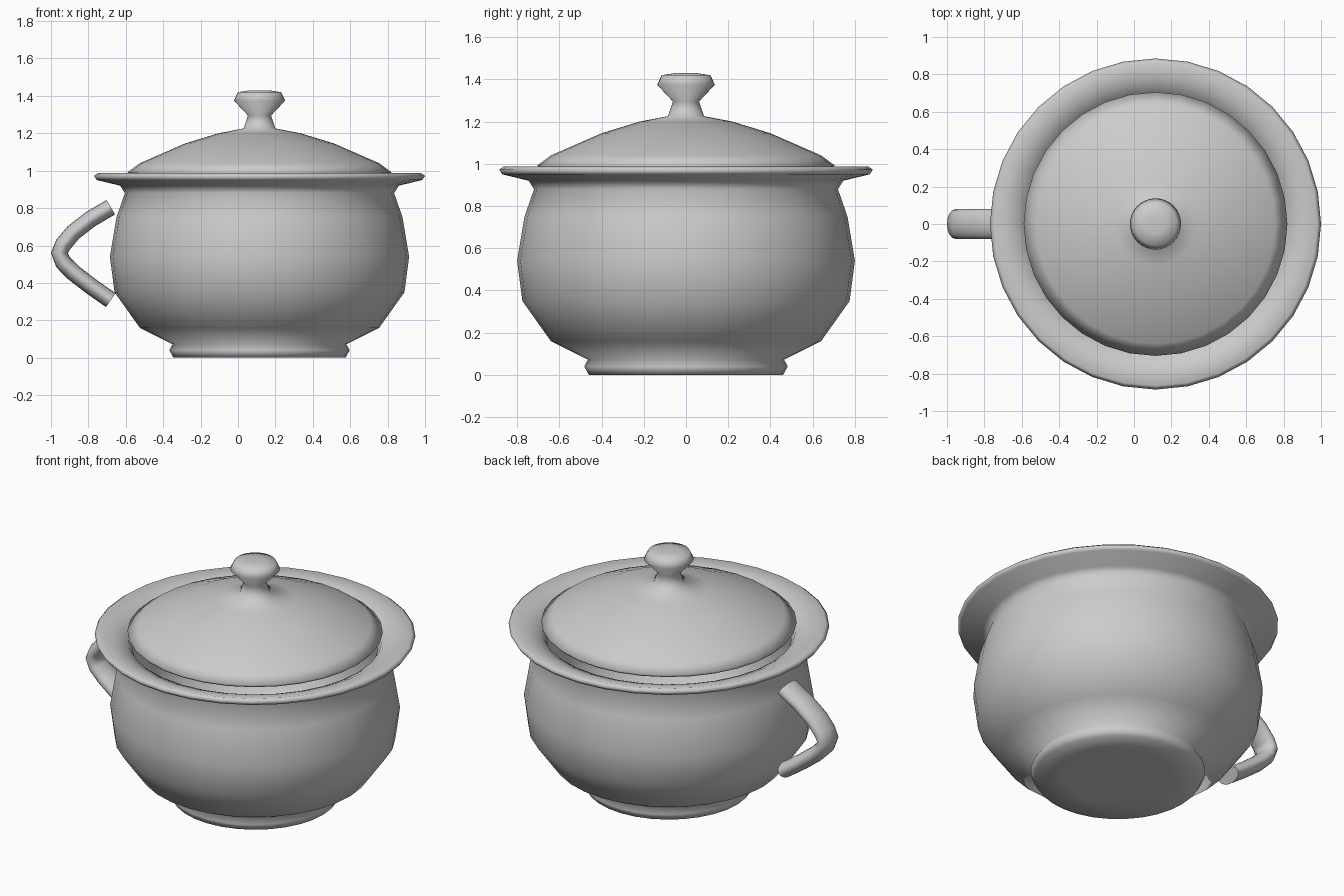
import bpy, bmesh, math
from mathutils import Vector

if "Cube" in bpy.data.objects:
    bpy.data.objects.remove(bpy.data.objects["Cube"])

CX = 0.115   # axis of the pot
SEG = 32

grey = bpy.data.materials.new("light_grey")
grey.diffuse_color = (0.6, 0.6, 0.6, 1)
grey.use_nodes = True
grey.node_tree.nodes["Principled BSDF"].inputs["Base Color"].default_value = grey.diffuse_color


def finish(name, bm, angle):
    bmesh.ops.recalc_face_normals(bm, faces=bm.faces)
    me = bpy.data.meshes.new(name)
    bm.to_mesh(me)
    bm.free()
    me.materials.append(grey)
    ob = bpy.data.objects.new(name, me)
    bpy.context.collection.objects.link(ob)
    bpy.ops.object.select_all(action='DESELECT')
    ob.select_set(True)
    bpy.context.view_layer.objects.active = ob
    bpy.ops.object.shade_smooth_by_angle(angle=math.radians(angle))
    return ob


def skin(bm, rings, closed=False):
    n = len(rings[0])
    pairs = list(zip(rings, rings[1:]))
    for a, b in pairs:
        for i in range(n):
            j = (i + 1) % n
            bm.faces.new((a[i], a[j], b[j], b[i]))


def lathe(name, profile, angle=100):
    """Revolve (radius, z) points around the pot axis, closing both ends."""
    bm = bmesh.new()
    rings = []
    for r, z in profile:
        rings.append([bm.verts.new((CX + r * math.cos(2 * math.pi * i / SEG),
                                    r * math.sin(2 * math.pi * i / SEG), z))
                      for i in range(SEG)])
    skin(bm, rings)
    bm.faces.new(rings[0])
    bm.faces.new(rings[-1])
    return finish(name, bm, angle)


# Pot: foot, belly, flared rim, then down the hollow inside
lathe("pot", [
    (0.30, 0.004), (0.46, 0.0), (0.482, 0.04), (0.465, 0.072), (0.64, 0.16), (0.775, 0.35),
    (0.80, 0.54), (0.765, 0.75), (0.72, 0.88), (0.745, 0.92), (0.87, 0.95),
    (0.885, 0.972), (0.865, 0.987), (0.77, 0.967), (0.70, 0.935), (0.675, 0.88),
    (0.72, 0.75), (0.75, 0.54), (0.72, 0.37), (0.58, 0.20), (0.30, 0.13)])

# Lid with its knob
lathe("lid", [
    (0.30, 1.09), (0.60, 0.985), (0.66, 0.965), (0.69, 0.975), (0.705, 0.992),
    (0.64, 1.04), (0.40, 1.145), (0.22, 1.20), (0.085, 1.226),
    (0.062, 1.295), (0.137, 1.375), (0.115, 1.42), (0.05, 1.43)])

# Handle: flattened tube swept along a bent path in the xz plane
path = [(-0.68, 0.805), (-0.79, 0.74), (-0.88, 0.67), (-0.935, 0.605), (-0.955, 0.56),
        (-0.935, 0.51), (-0.88, 0.455), (-0.79, 0.385), (-0.68, 0.308)]
pts = [Vector((x, 0, z)) for x, z in path]
bm = bmesh.new()
rings = []
for k, p in enumerate(pts):
    t = (pts[min(k + 1, len(pts) - 1)] - pts[max(k - 1, 0)]).normalized()
    side = Vector((t.z, 0, -t.x))
    ring = []
    for i in range(16):
        a = 2 * math.pi * i / 16
        ring.append(bm.verts.new(p + side * 0.045 * math.cos(a)
                                 + Vector((0, 0.08 * math.sin(a), 0))))
    rings.append(ring)
skin(bm, rings)
bm.faces.new(rings[0])
bm.faces.new(rings[-1])
finish("handle", bm, 60)
